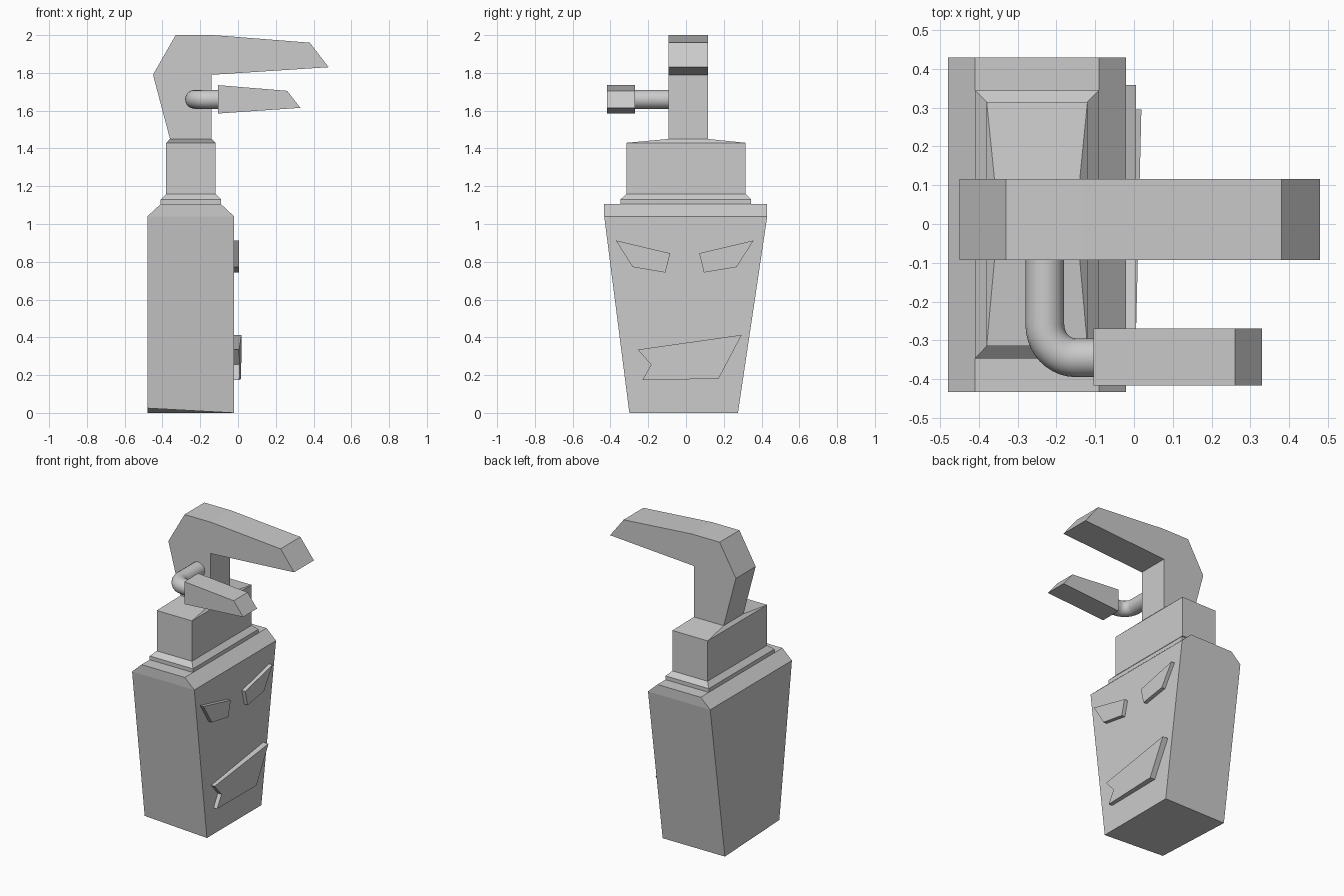
import bpy, bmesh
from mathutils import Vector

cube = bpy.data.objects.get("Cube")
if cube:
    bpy.data.objects.remove(cube, do_unlink=True)

grey = bpy.data.materials.new("plain grey")
grey.use_nodes = True
COLOUR = (0.6, 0.6, 0.6, 1)
grey.diffuse_color = COLOUR
grey.node_tree.nodes["Principled BSDF"].inputs["Base Color"].default_value = COLOUR


def finish(name, bm):
    bmesh.ops.recalc_face_normals(bm, faces=bm.faces)
    mesh = bpy.data.meshes.new(name)
    bm.to_mesh(mesh)
    bm.free()
    mesh.materials.append(grey)
    obj = bpy.data.objects.new(name, mesh)
    bpy.context.collection.objects.link(obj)
    return obj


def loft(name, rings):
    """Join matching rings of points and close both ends."""
    bm = bmesh.new()
    loops = [[bm.verts.new(p) for p in ring] for ring in rings]
    for a, b in zip(loops, loops[1:]):
        for i in range(len(a)):
            j = (i + 1) % len(a)
            bm.faces.new((a[i], a[j], b[j], b[i]))
    bm.faces.new(loops[0])
    bm.faces.new(loops[-1])
    return finish(name, bm)


def rect(x0, x1, y0, y1, z):
    return [(x0, y0, z), (x1, y0, z), (x1, y1, z), (x0, y1, z)]


def along_y(name, profile, y0, y1):
    return loft(name, [[(x, y, z) for x, z in profile] for y in (y0, y1)])


def face_plate(name, profile, depth, lean=0):
    """Raised shape on the +x side of the bottle."""
    return loft(name, [[(-0.03, y, z) for y, z in profile],
                       [(depth + lean * y, y, z) for y, z in profile]])


# Tapered bottle with chamfered shoulders
base = rect(-0.48, -0.02, -0.30, 0.275, 0)
base[0] = (-0.48, -0.30, 0.025)
loft("bottle", [base,
                rect(-0.48, -0.02, -0.433, 0.43, 1.04),
                rect(-0.41, -0.09, -0.433, 0.43, 1.105)])

# Collar and cap
loft("cap", [rect(-0.41, -0.09, -0.347, 0.345, 1.10),
             rect(-0.41, -0.09, -0.347, 0.345, 1.13),
             rect(-0.38, -0.12, -0.315, 0.315, 1.16),
             rect(-0.38, -0.12, -0.315, 0.315, 1.43),
             rect(-0.36, -0.14, -0.093, 0.116, 1.45)])

# Pump head
along_y("pump_head", [(-0.36, 1.45), (-0.45, 1.79), (-0.33, 2.0), (-0.13, 2.0),
                      (0.38, 1.96), (0.48, 1.83), (-0.14, 1.79), (-0.14, 1.45)],
        -0.093, 0.116)

# Side nozzle
along_y("nozzle", [(-0.105, 1.735), (0.26, 1.705), (0.33, 1.615), (-0.105, 1.585)],
        -0.417, -0.27)

# Bent pipe between pump head and nozzle
curve = bpy.data.curves.new("pipe", "CURVE")
curve.dimensions = "3D"
curve.bevel_depth = 0.05
curve.bevel_resolution = 6
curve.resolution_u = 10
spline = curve.splines.new("BEZIER")
path = [Vector(p) for p in ((-0.23, -0.08, 1.66), (-0.23, -0.26, 1.66),
                            (-0.15, -0.345, 1.66), (-0.09, -0.345, 1.66))]
spline.bezier_points.add(len(path) - 1)
for point, co in zip(spline.bezier_points, path):
    point.co = co
    point.handle_left_type = point.handle_right_type = "FREE"
    point.handle_left = point.handle_right = co
bend_in, bend_out = spline.bezier_points[1:3]
bend_in.handle_right = path[1] + Vector((0, -0.047, 0))
bend_out.handle_left = path[2] + Vector((-0.044, 0, 0))
# Straight runs need handles along their direction
for i, j in ((0, 1), (2, 3)):
    step = (path[j] - path[i]) / 3
    spline.bezier_points[i].handle_right = path[i] + step
    spline.bezier_points[j].handle_left = path[j] - step
pipe_curve = bpy.data.objects.new("pipe_path", curve)
bpy.context.collection.objects.link(pipe_curve)
bpy.context.view_layer.update()
mesh = bpy.data.meshes.new_from_object(
    pipe_curve.evaluated_get(bpy.context.evaluated_depsgraph_get()))
bpy.data.objects.remove(pipe_curve, do_unlink=True)
mesh.materials.clear()
mesh.materials.append(grey)
mesh.shade_smooth()
pipe = bpy.data.objects.new("pipe", mesh)
bpy.context.collection.objects.link(pipe)

# Slanted eyes and crooked mouth
eye = [(0.365, 0.913), (0.077, 0.845), (0.102, 0.743), (0.275, 0.772)]
for side, name in ((1, "eye_back"), (-1, "eye_front")):
    face_plate(name, [(side * y - 0.007, z) for y, z in eye], 0.005)
face_plate("mouth", [(-0.255, 0.335), (0.295, 0.413), (0.172, 0.18),
                     (-0.23, 0.175), (-0.185, 0.255)], 0.012, 0.024)
